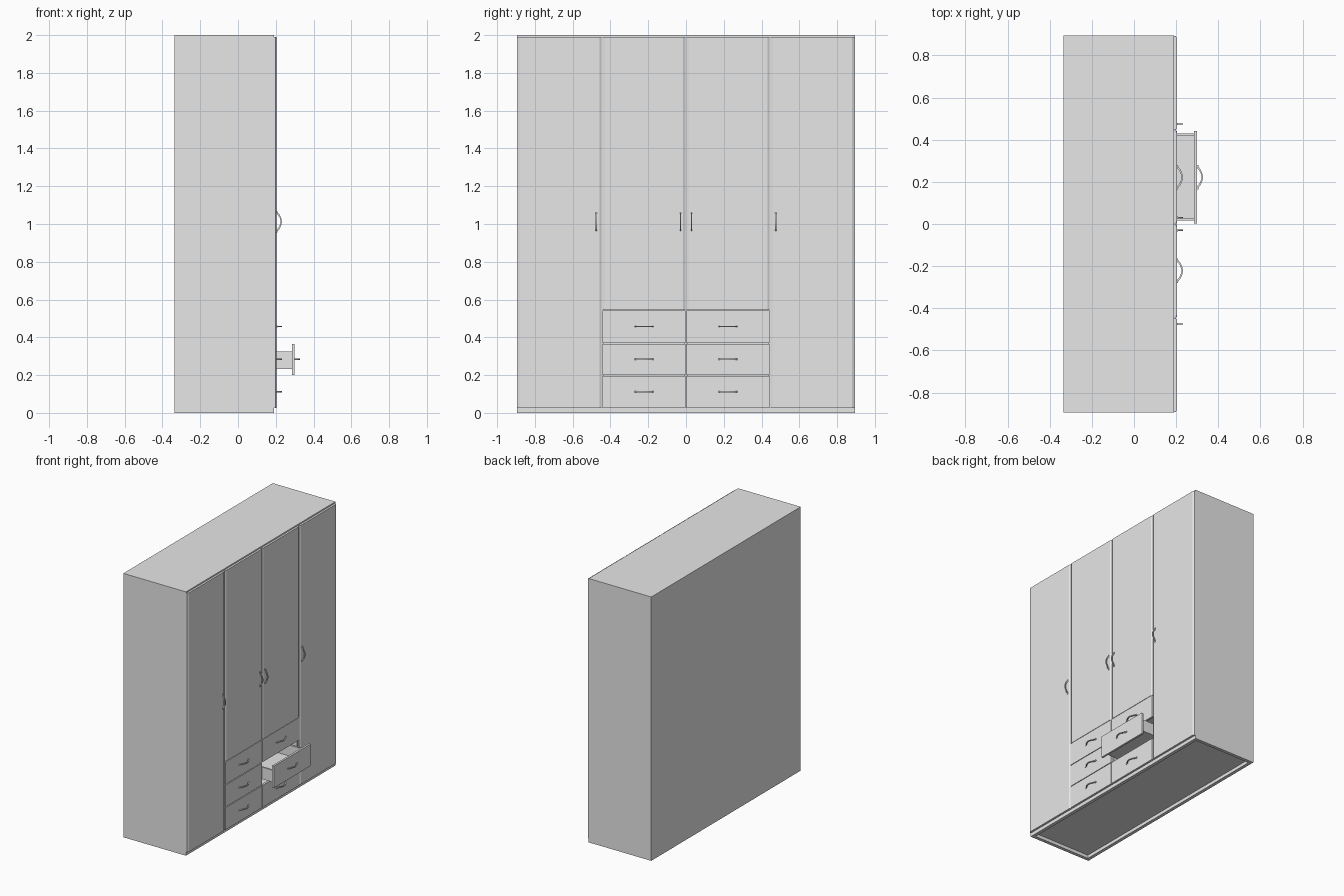
import bpy, bmesh, math
from mathutils import Vector

cube = bpy.data.objects.get("Cube")
if cube:
    bpy.data.objects.remove(cube)

grey = bpy.data.materials.new("plain_grey")
grey.use_nodes = True
grey.diffuse_color = (0.8, 0.8, 0.8, 1)
grey.node_tree.nodes["Principled BSDF"].inputs["Base Color"].default_value = grey.diffuse_color


def finish(name, bm):
    bmesh.ops.recalc_face_normals(bm, faces=bm.faces)
    mesh = bpy.data.meshes.new(name)
    bm.to_mesh(mesh)
    bm.free()
    mesh.materials.append(grey)
    obj = bpy.data.objects.new(name, mesh)
    bpy.context.collection.objects.link(obj)
    return obj


def add_box(bm, lo, hi):
    lo, hi = Vector(lo), Vector(hi)
    verts = bmesh.ops.create_cube(bm, size=1)["verts"]
    for v in verts:
        v.co = (lo + hi) / 2 + v.co * (hi - lo)


def boxes(name, *spans):
    bm = bmesh.new()
    for lo, hi in spans:
        add_box(bm, lo, hi)
    return finish(name, bm)


def door(name, y0, y1, z0, z1):
    """Door panel with chamfered long edges, extruded upwards."""
    c = 0.012
    profile = [(FACE, y0), (FACE + 0.008, y0), (FRONT, y0 + c),
               (FRONT, y1 - c), (FACE + 0.008, y1), (FACE, y1)]
    bm = bmesh.new()
    face = bm.faces.new([bm.verts.new((x, y, z0)) for x, y in profile])
    up = bmesh.ops.extrude_face_region(bm, geom=[face])["geom"]
    bmesh.ops.translate(bm, vec=(0, 0, z1 - z0),
                        verts=[g for g in up if isinstance(g, bmesh.types.BMVert)])
    finish(name, bm)


def handle(name, x, y, z, vertical):
    """Bowed strip handle with a small foot at each end."""
    half, bulge, thick, wide, steps = 0.055, 0.027, 0.007, 0.006, 14
    bm = bmesh.new()
    rings = []
    for i in range(steps + 1):
        t = -1 + 2 * i / steps
        along = half * t
        rise = bulge * math.cos(t * math.pi / 2) ** 0.8 if abs(t) < 1 else 0
        ring = []
        for side, out in ((-1, 0), (1, 0), (1, 1), (-1, 1)):
            a, w = along * (1 if out else 0.88), side * wide / 2
            px = x + max(rise - (0 if out else thick), 0)
            ring.append(bm.verts.new((px, y + w, z + a) if vertical else (px, y + a, z + w)))
        rings.append(ring)
    for a, b in zip(rings, rings[1:]):
        for k in range(4):
            bm.faces.new((a[k], a[(k + 1) % 4], b[(k + 1) % 4], b[k]))
    bm.faces.new(rings[0])
    bm.faces.new(rings[-1])
    for s in (-1, 1):
        a = s * half * 0.95
        cy, cz = (y, z + a) if vertical else (y + a, z)
        add_box(bm, (x, cy - 0.005, cz - 0.005), (x + 0.005, cy + 0.005, cz + 0.005))
    obj = finish(name, bm)
    bpy.ops.object.select_all(action="DESELECT")
    bpy.context.view_layer.objects.active = obj
    obj.select_set(True)
    bpy.ops.object.shade_smooth_by_angle()


# Main dimensions
BACK, FACE, FRONT = -0.335, 0.19, 0.205
W, T, SPLIT, RAIL = 0.895, 0.025, 0.445, 0.545

# Cabinet shell, with a plinth under a raised floor
boxes("left_side", ((BACK, W - T, 0), (FACE, W, 2)))
boxes("right_side", ((BACK, -W, 0), (FACE, -W + T, 2)))
boxes("top_panel", ((BACK, -W + T, 2 - T), (FACE, W - T, 2)))
boxes("back_panel", ((BACK, -W + T, 0), (BACK + T, W - T, 2 - T)))
boxes("floor_panel", ((BACK + T, -W + T, 0.025), (FACE, W - T, 0.04)))
boxes("plinth", ((FACE - T, -W + T, 0), (FACE, W - T, 0.025)))

# Inner dividers and the shelf above the drawers
for label, y in (("right", -SPLIT), ("middle", 0), ("left", SPLIT)):
    boxes(label + "_divider", ((BACK + T, y - 0.008, 0.04), (FACE, y + 0.008, 2 - T)))
boxes("drawer_shelf", ((BACK + T, -SPLIT, RAIL - 0.012), (FACE, SPLIT, RAIL)))

# Doors and drawers on both sides
rows = (("lower", 0.027, 0.195), ("middle", 0.2, 0.366), ("upper", 0.371, 0.542))
for label, s in (("left", 1), ("right", -1)):
    for part, a, b, z0 in (("outer", SPLIT + 0.002, W - 0.003, 0.027),
                           ("inner", 0.003, SPLIT - 0.002, RAIL)):
        y0, y1 = sorted((s * a, s * b))
        door(f"{label}_{part}_door", y0, y1, z0, 1.99)
    handle(f"{label}_outer_door_handle", FRONT, s * 0.475, 1.012, True)
    handle(f"{label}_inner_door_handle", FRONT, s * 0.03, 1.012, True)

    y0, y1 = sorted((s * 0.003, s * (SPLIT - 0.003)))
    for row, z0, z1 in rows:
        # One drawer is pulled out
        out = 0.095 if (label, row) == ("left", "middle") else 0
        name = f"{label}_{row}_drawer"
        x0, x1 = BACK + 0.06 + out, FACE + out
        a, b, lo, hi, t = y0 + 0.013, y1 - 0.013, z0 + 0.033, z1 - 0.042, 0.012
        boxes(name + "_front", ((x1, y0, z0), (FRONT + out, y1, z1)))
        boxes(name + "_box",
              ((x0, a, lo), (x1, a + t, hi)), ((x0, b - t, lo), (x1, b, hi)),
              ((x0, a + t, lo), (x0 + t, b - t, hi)),
              ((x0 + t, a + t, lo), (x1, b - t, lo + 0.008)))
        handle(name + "_handle", FRONT + out, s * 0.222, (z0 + z1) / 2 + 0.001, False)
